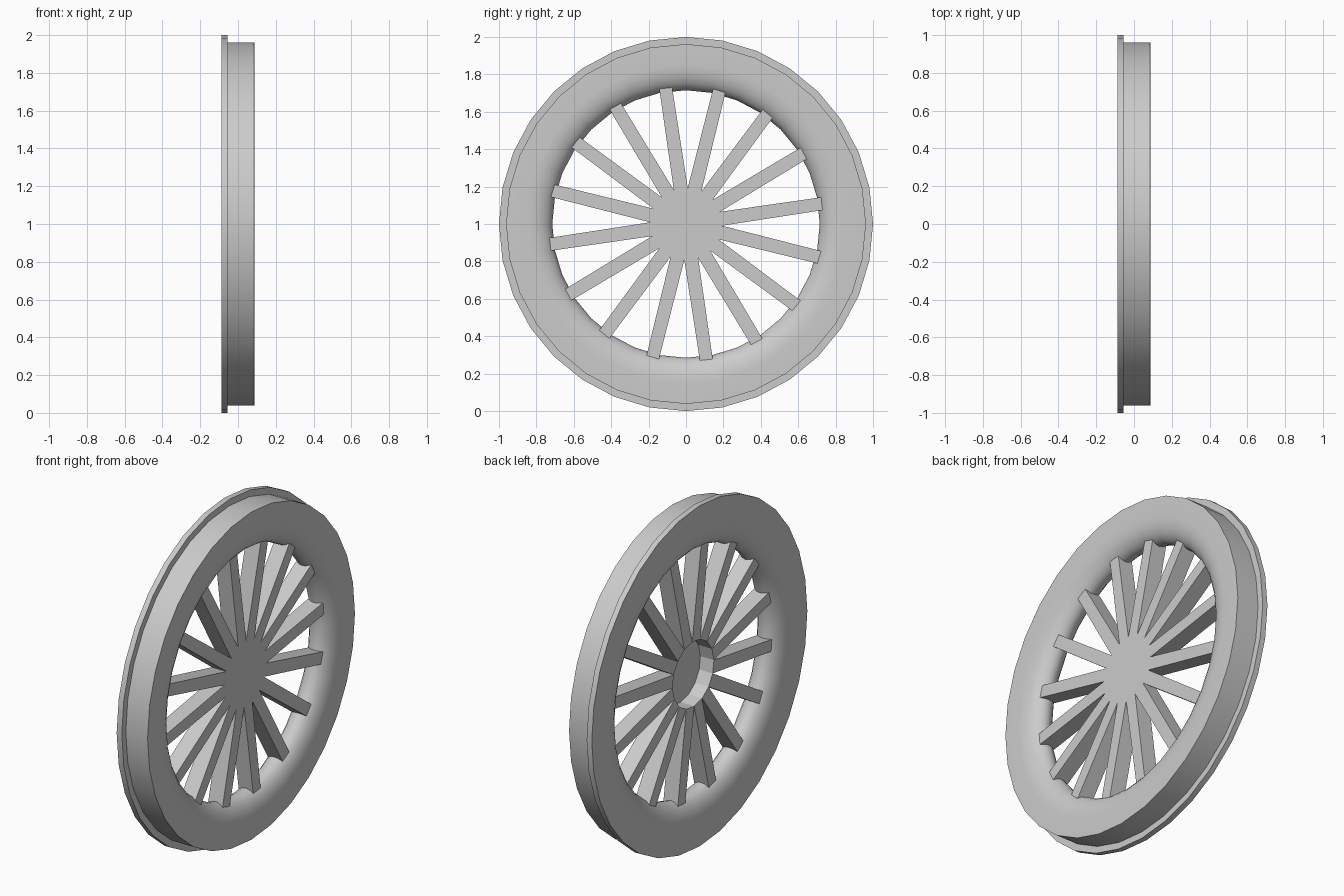
import bpy, bmesh, math
from mathutils import Matrix, Vector

cube = bpy.data.objects.get("Cube")
if cube:
    bpy.data.objects.remove(cube, do_unlink=True)

grey = bpy.data.materials.new("steel_grey")
grey.use_nodes = True
colour = (0.6, 0.6, 0.6, 1)
grey.diffuse_color = colour
grey.node_tree.nodes["Principled BSDF"].inputs["Base Color"].default_value = colour

SPOKES = 16
STEP = math.tau / SPOKES
START = math.radians(8.5)
HALF = 0.047          # half thickness of spokes and hub
BASE_W = 0.0375       # half width of a spoke at the hub
HUB_R = BASE_W / math.tan(STEP / 2)
CENTRE = Matrix.Translation((0, 0, 1))


def add_object(name, bm, smooth=False):
    bmesh.ops.recalc_face_normals(bm, faces=bm.faces)
    mesh = bpy.data.meshes.new(name)
    bm.to_mesh(mesh)
    bm.free()
    mesh.materials.append(grey)
    obj = bpy.data.objects.new(name, mesh)
    obj.matrix_world = CENTRE
    bpy.context.collection.objects.link(obj)
    if smooth:
        bpy.ops.object.select_all(action='DESELECT')
        obj.select_set(True)
        bpy.context.view_layer.objects.active = obj
        bpy.ops.object.shade_smooth_by_angle(angle=math.radians(35))
    return obj


def prism(bm, outline, x0, x1):
    """Extrude a (y, z) outline along x."""
    verts = [bm.verts.new((x0, y, z)) for y, z in outline]
    face = bm.faces.new(verts)
    new = bmesh.ops.extrude_face_region(bm, geom=[face])["geom"]
    moved = [v for v in new if isinstance(v, bmesh.types.BMVert)]
    bmesh.ops.translate(bm, verts=moved, vec=(x1 - x0, 0, 0))
    return verts + moved


# Rim: flange, tread and rounded inner edge, turned around the axle
profile = [(-0.088, 1.0), (-0.055, 1.0), (-0.055, 0.962), (0.086, 0.962)]
ARC = 12
for i in range(ARC + 1):
    a = math.pi * i / ARC
    profile.append((0.088 * math.cos(a), 0.85 - 0.135 * math.sin(a)))
bm = bmesh.new()
verts = [bm.verts.new((x, 0, r)) for x, r in profile]
edges = [bm.edges.new((verts[i], verts[(i + 1) % len(verts)])) for i in range(len(verts))]
bmesh.ops.spin(bm, geom=verts + edges, cent=(0, 0, 0), axis=(1, 0, 0),
               angle=math.tau, steps=32, use_duplicate=False)
bmesh.ops.remove_doubles(bm, verts=bm.verts, dist=0.0005)
add_object("rim", bm, smooth=True)

# Spokes: their inner ends meet to form the open hub socket
bm = bmesh.new()
tip = 0.76
for i in range(SPOKES):
    outline = [(HUB_R, -BASE_W), (tip, -0.0345), (tip, 0.0345), (HUB_R, BASE_W)]
    spoke = prism(bm, outline, -HALF, HALF)
    bmesh.ops.rotate(bm, verts=spoke, cent=(0, 0, 0),
                     matrix=Matrix.Rotation(START + i * STEP, 3, 'X'))
add_object("spokes", bm)

# Hub cap: closes the socket on the tread side
bm = bmesh.new()
corner = HUB_R / math.cos(STEP / 2)
angles = [START + (i + 0.5) * STEP for i in range(SPOKES)]
prism(bm, [(corner * math.cos(a), corner * math.sin(a)) for a in angles], HALF - 0.006, HALF)
add_object("hub_cap", bm)
